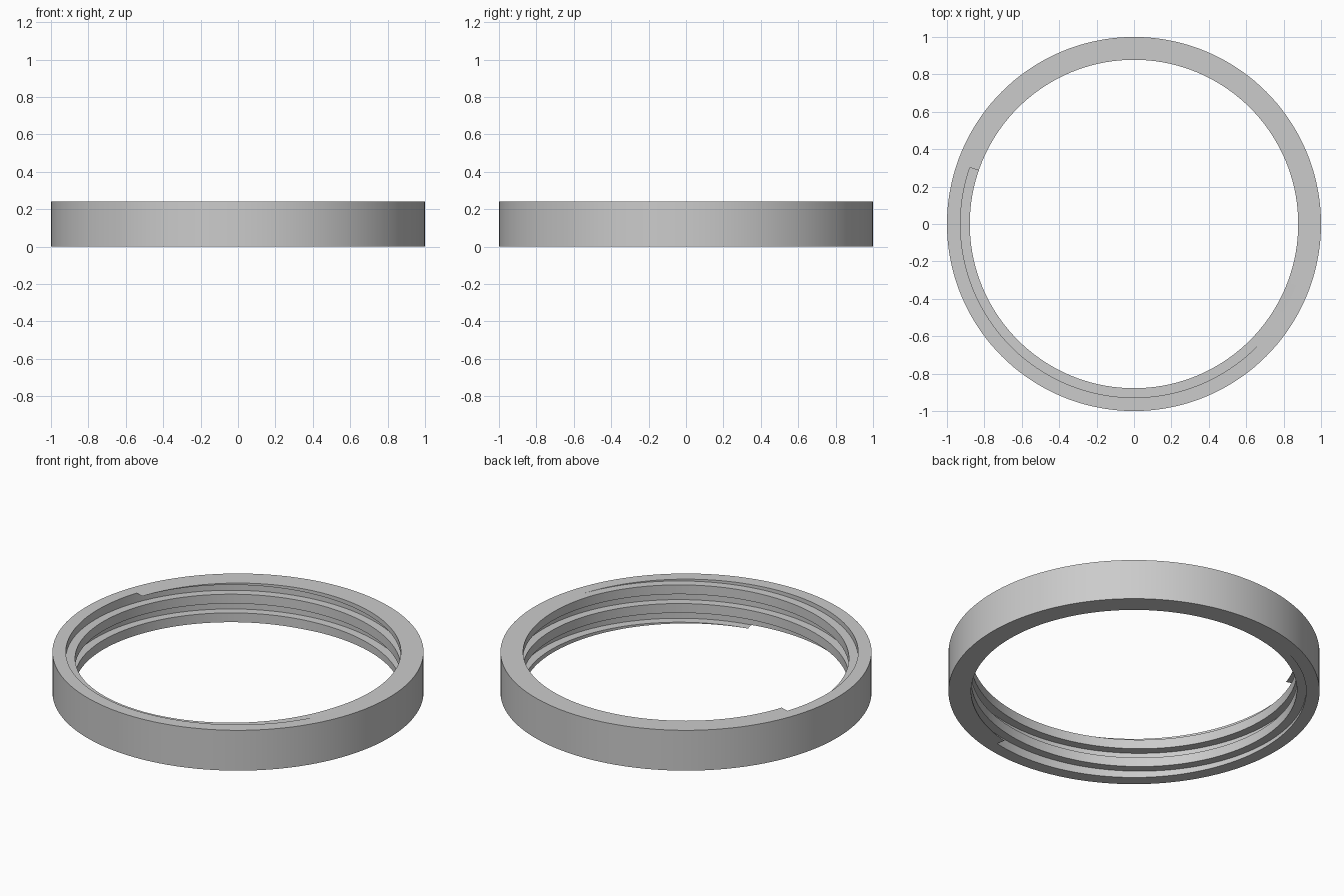
import bpy, bmesh, math

cube = bpy.data.objects.get("Cube")
if cube:
    bpy.data.objects.remove(cube, do_unlink=True)

HEIGHT, OUTER, CREST, ROOT = 0.24, 1.0, 0.878, 0.928
PITCH, SEGMENTS = 0.111, 144
BREAK_ANGLE = 161          # where the groove roof breaks out of the top face

steel = bpy.data.materials.new("grey_metal")
steel.use_nodes = True
grey = (0.6, 0.6, 0.6, 1)
steel.diffuse_color = grey
steel.node_tree.nodes["Principled BSDF"].inputs["Base Color"].default_value = grey


def sweep(name, sections, closed):
    """Skin a list of four-point sections; cap the ends when open."""
    bm = bmesh.new()
    loops = [[bm.verts.new(p) for p in s] for s in sections]
    pairs = list(zip(loops, loops[1:]))
    if closed:
        pairs.append((loops[-1], loops[0]))
    for a, b in pairs:
        for i in range(4):
            j = (i + 1) % 4
            bm.faces.new((a[i], a[j], b[j], b[i]))
    if not closed:
        bm.faces.new(loops[0])
        bm.faces.new(loops[-1])
    bmesh.ops.recalc_face_normals(bm, faces=bm.faces)
    mesh = bpy.data.meshes.new(name)
    bm.to_mesh(mesh)
    bm.free()
    mesh.materials.append(steel)
    obj = bpy.data.objects.new(name, mesh)
    bpy.context.collection.objects.link(obj)
    return obj


def section(angle, r0, r1, z0, z1):
    c, s = math.cos(angle), math.sin(angle)
    return [(r * c, r * s, z) for r, z in ((r0, z0), (r1, z0), (r1, z1), (r0, z1))]


# Plain ring
step = math.tau / SEGMENTS
ring = sweep("threaded_ring",
             [section(i * step, CREST, OUTER, 0, HEIGHT) for i in range(SEGMENTS)], True)

# Helical square groove, rising anticlockwise past both faces
start = math.radians(BREAK_ANGLE)
groove = []
for i in range(-3 * SEGMENTS, int(0.75 * SEGMENTS)):
    roof = HEIGHT + PITCH * i / SEGMENTS
    groove.append(section(start + i * step, CREST - 0.03, ROOT, roof - PITCH / 2, roof))
cutter = sweep("groove_cutter", groove, False)
cutter.hide_render = True

cut = ring.modifiers.new("thread", "BOOLEAN")
cut.operation = "DIFFERENCE"
cut.solver = "EXACT"
cut.object = cutter
bpy.ops.object.select_all(action="DESELECT")
ring.select_set(True)
bpy.context.view_layer.objects.active = ring
bpy.ops.object.modifier_apply(modifier=cut.name)
bpy.data.objects.remove(cutter, do_unlink=True)
bpy.ops.object.shade_smooth_by_angle(angle=math.radians(30))
